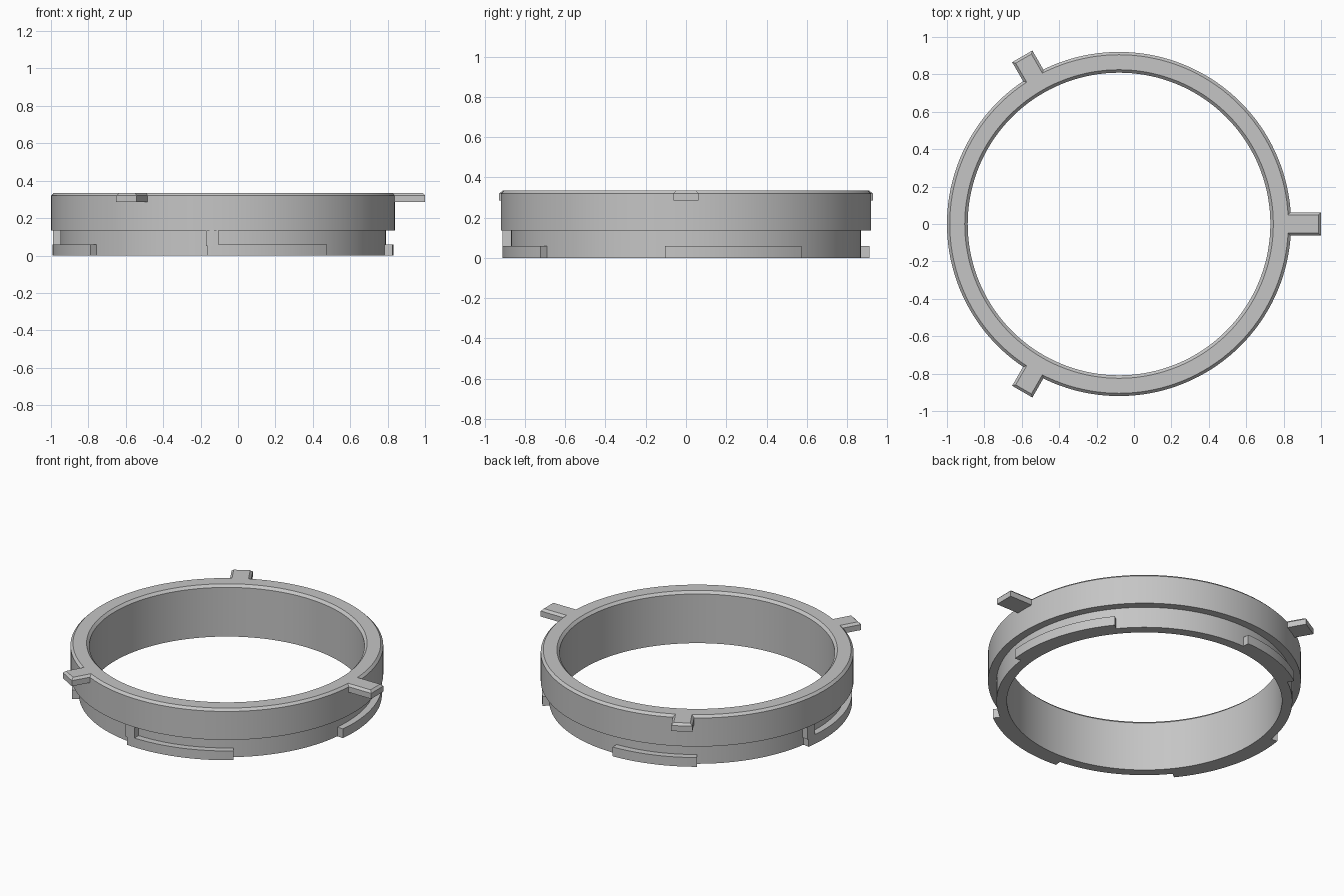
import bpy, bmesh
from math import radians, cos, sin, ceil
from mathutils import Matrix, Vector

if "Cube" in bpy.data.objects:
    bpy.data.objects.remove(bpy.data.objects["Cube"])

CENTRE = Vector((-0.08, 0, 0))  # ring axis; the long tab offsets it

grey = bpy.data.materials.new("plain grey")
grey.use_nodes = True
colour = (0.56, 0.56, 0.56, 1)
grey.diffuse_color = colour
grey.node_tree.nodes["Principled BSDF"].inputs["Base Color"].default_value = colour


def finish(bm, name):
    bmesh.ops.recalc_face_normals(bm, faces=bm.faces)
    mesh = bpy.data.meshes.new(name)
    bm.to_mesh(mesh)
    bm.free()
    mesh.materials.append(grey)
    ob = bpy.data.objects.new(name, mesh)
    ob.location = CENTRE
    bpy.context.collection.objects.link(ob)
    bpy.ops.object.select_all(action="DESELECT")
    ob.select_set(True)
    bpy.context.view_layer.objects.active = ob
    bpy.ops.object.shade_smooth_by_angle(angle=radians(25))
    return ob


def sweep(name, profile, start=0, end=360):
    """Turn a closed (radius, height) profile about the ring axis."""
    closed = end - start == 360
    steps = ceil((end - start) / 2.5)
    bm = bmesh.new()
    rows = []
    for i in range(steps if closed else steps + 1):
        a = radians(start + (end - start) * i / steps)
        rows.append([bm.verts.new((r * cos(a), r * sin(a), z)) for r, z in profile])
    n = len(profile)
    for i in range(steps):
        a, b = rows[i], rows[(i + 1) % len(rows)]
        for j in range(n):
            k = (j + 1) % n
            bm.faces.new((a[j], b[j], b[k], a[k]))
    if not closed:
        bm.faces.new(rows[0])
        bm.faces.new(rows[-1])
    return finish(bm, name)


def band(r0, r1, z0, z1):
    return [(r0, z0), (r1, z0), (r1, z1), (r0, z1)]


def tab(name, angle, tip):
    """Radial grip tab with chamfered tip and top edges."""
    root, top = 0.9, 0.335
    bm = bmesh.new()
    bmesh.ops.create_cube(bm, size=1, matrix=Matrix.Translation(
        ((root + tip) / 2, 0, 0.31)) @ Matrix.Diagonal((tip - root, 0.125, 0.05, 1)))
    edges = []
    for e in bm.edges:
        on_top = all(v.co.z > top - 0.001 for v in e.verts)
        at_root = all(v.co.x < root + 0.001 for v in e.verts)
        if on_top and not at_root:
            edges.append(e)
    bmesh.ops.bevel(bm, geom=edges, offset=0.014, segments=1, affect="EDGES")
    bmesh.ops.rotate(bm, verts=bm.verts, matrix=Matrix.Rotation(radians(angle), 3, "Z"))
    return finish(bm, name)


# Ring body: stepped outside, chamfered rim
sweep("ring_body", [(0.809, 0), (0.87, 0), (0.87, 0.135), (0.92, 0.135),
                    (0.92, 0.32), (0.905, 0.335), (0.825, 0.335), (0.809, 0.319)])

# Locking lugs around the bottom edge
lugs = {"front": (264.8, 307.5), "left": (-6.6, 39), "back": (92, 125), "right": (171, 219)}
for side, (start, end) in lugs.items():
    sweep(side + "_lug", band(0.86, 0.912, 0, 0.06), start, end)

# Stop posts joining two lugs to the step
for side, start in (("front", 264.2), ("right", 170.4)):
    sweep(side + "_stop", band(0.86, 0.912, 0.05, 0.14), start, start + 4.2)

# Grip tabs on the rim
for name, angle, tip in (("left_tab", 0, 1.08), ("back_tab", 120, 1.035), ("front_tab", 240, 1.035)):
    tab(name, angle, tip)
